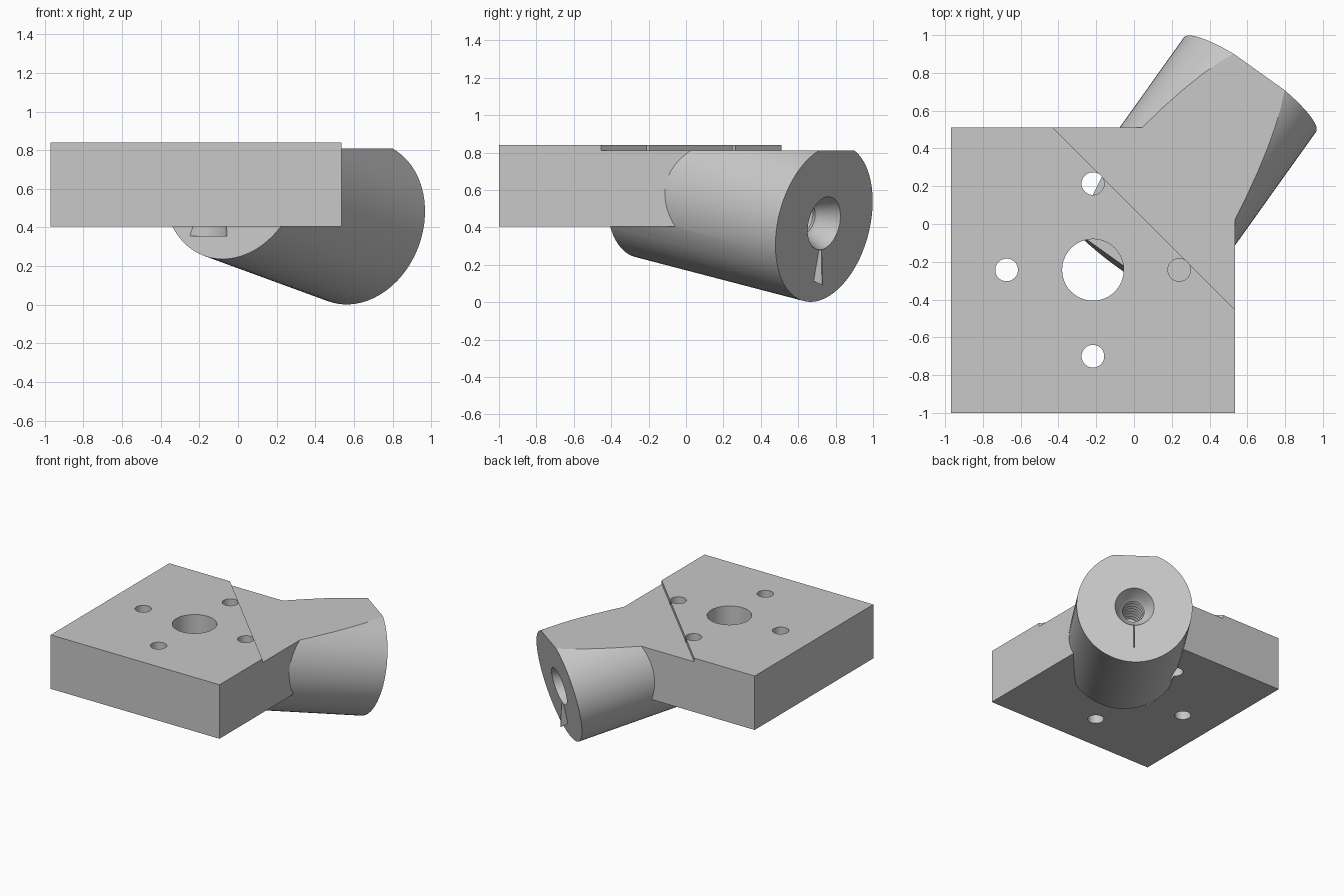
import bpy, bmesh, math
from mathutils import Matrix, Vector

old = bpy.data.objects.get("Cube")
if old:
    bpy.data.objects.remove(old, do_unlink=True)

grey = bpy.data.materials.new("plain_grey")
grey.use_nodes = True
COLOUR = (0.58, 0.58, 0.58, 1)
grey.diffuse_color = COLOUR
grey.node_tree.nodes["Principled BSDF"].inputs["Base Color"].default_value = COLOUR


def add(name, bm, matrix=Matrix()):
    bmesh.ops.recalc_face_normals(bm, faces=bm.faces)
    mesh = bpy.data.meshes.new(name)
    bm.transform(matrix)
    bm.to_mesh(mesh)
    bm.free()
    mesh.materials.append(grey)
    obj = bpy.data.objects.new(name, mesh)
    bpy.context.collection.objects.link(obj)
    return obj


def box(name, low, high, matrix=Matrix()):
    low, high = Vector(low), Vector(high)
    bm = bmesh.new()
    bmesh.ops.create_cube(bm, size=1)
    for v in bm.verts:
        v.co = Vector(a * b for a, b in zip(v.co, high - low)) + (low + high) / 2
    return add(name, bm, matrix)


def lathe(name, profile, matrix, sides=48):
    """Closed solid of revolution about local z from (radius, z) points."""
    bm = bmesh.new()
    rings = [[bm.verts.new((r * math.cos(math.tau * i / sides),
                            r * math.sin(math.tau * i / sides), z))
              for i in range(sides)] for r, z in profile]
    for a, b in zip(rings, rings[1:]):
        for i in range(sides):
            j = (i + 1) % sides
            bm.faces.new((a[i], a[j], b[j], b[i]))
    bm.faces.new(rings[0])
    bm.faces.new(rings[-1])
    return add(name, bm, matrix)


def combine(target, tool, operation):
    mod = target.modifiers.new("cut", 'BOOLEAN')
    mod.operation, mod.object, mod.solver = operation, tool, 'EXACT'
    with bpy.context.temp_override(object=target, active_object=target):
        bpy.ops.object.modifier_apply(modifier=mod.name)
    bpy.data.objects.remove(tool, do_unlink=True)


# Frame of the sloping socket: local z points out and down, local y points down
yaw, tilt = math.radians(54.5), math.radians(12)
heading = Vector((math.cos(yaw), math.sin(yaw), 0))
w = heading * math.cos(tilt) - Vector((0, 0, math.sin(tilt)))
u = Vector((heading.y, -heading.x, 0))
v = w.cross(u)
frame = Matrix.Translation((0.614, 0.738, 0.422)) @ Matrix((u, v, w)).transposed().to_4x4()

# Square block joined to the round socket
body = box("mounting_block", (-0.97, -1, 0.405), (0.535, 0.51, 0.95))
combine(body, lathe("socket", [(0.43, -1.13), (0.43, 0)], frame, 64), 'UNION')

# Flat top, with the socket corner stepped slightly lower
combine(body, box("top_cutter", (-2, -2, 0.84), (2, 2, 2)), 'DIFFERENCE')
diagonal = Matrix.Translation((0.04, 0.04, 0)) @ Matrix.Rotation(math.pi / 4, 4, 'Z')
combine(body, box("step_cutter", (0, -2, 0.81), (2, 2, 2), diagonal), 'DIFFERENCE')

# Centre hole and four screw holes
cx, cy, reach = -0.2175, -0.243, 0.457
holes = [(0, 0, 0.163)] + [(dx * reach, dy * reach, 0.06)
                           for dx, dy in ((1, 0), (-1, 0), (0, 1), (0, -1))]
for x, y, r in holes:
    place = Matrix.Translation((cx + x, cy + y, 0))
    combine(body, lathe("hole_cutter", [(r, 0.355), (r, 1.2)], place), 'DIFFERENCE')

# Countersunk threaded bore in the socket
pitch = 0.06
bore = [(0.145, 0.1), (0.145, 0), (0.1, -0.1)]
for i in range(8):
    z = -0.12 - i * pitch
    bore += [(0.08, z), (0.1, z - pitch / 2)]
combine(body, lathe("bore_cutter", bore, frame), 'DIFFERENCE')

# Keep curved walls smooth and edges crisp
bpy.ops.object.select_all(action='DESELECT')
body.select_set(True)
bpy.context.view_layer.objects.active = body
bpy.ops.object.shade_smooth_by_angle(angle=math.radians(25))

# Thin tapered fin below the bore
bm = bmesh.new()
sides = [[bm.verts.new((x, y, z)) for y, z in
          ((0.145, -0.01), (0.145, 0.015), (0.325, 0.058), (0.315, -0.01))]
         for x in (-0.004, 0.004)]
bm.faces.new(sides[0])
bm.faces.new(sides[1])
for i in range(4):
    j = (i + 1) % 4
    bm.faces.new((sides[0][i], sides[0][j], sides[1][j], sides[1][i]))
add("socket_fin", bm, frame)
